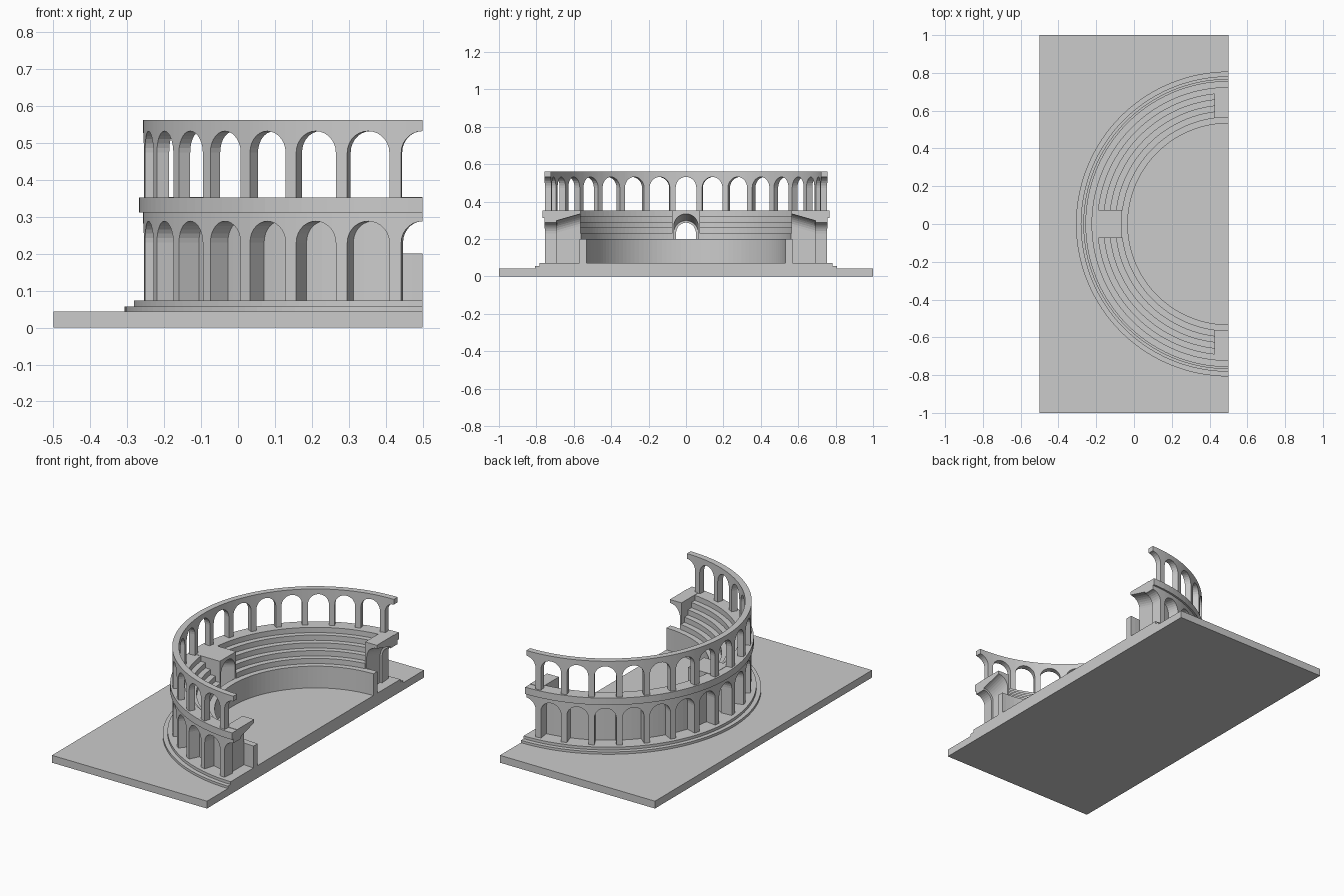
import bpy, bmesh
from math import sin, cos, asin, pi, radians

if "Cube" in bpy.data.objects:
    bpy.data.objects.remove(bpy.data.objects["Cube"])

CX = 0.5                      # centre of the half circle lies on the +x edge
FLOOR, PODIUM, DECK, TOP = 0.073, 0.2, 0.352, 0.562
PITCH, HALF = pi / 16, radians(4.4)


def polar(r, a, z):
    return (CX - r * cos(a), r * sin(a), z)


def loft(name, sections):
    """Join closed cross-sections of equal size into a capped solid."""
    bm = bmesh.new()
    rows = [[bm.verts.new(p) for p in s] for s in sections]
    n = len(rows[0])
    for a, b in zip(rows, rows[1:]):
        for i in range(n):
            j = (i + 1) % n
            bm.faces.new((a[i], a[j], b[j], b[i]))
    bm.faces.new(rows[0])
    bm.faces.new(rows[-1][::-1])
    bmesh.ops.recalc_face_normals(bm, faces=bm.faces[:])
    flat = [f for f in bm.faces if f.calc_area() < 1e-8]
    bmesh.ops.delete(bm, geom=flat, context='FACES_ONLY')
    me = bpy.data.meshes.new(name)
    bm.to_mesh(me)
    bm.free()
    ob = bpy.data.objects.new(name, me)
    bpy.context.collection.objects.link(ob)
    return ob


def ring(name, r0, r1, z0, z1, n=64):
    """Half ring with a rectangular cross-section."""
    prof = [(r0, z0), (r1, z0), (r1, z1), (r0, z1)]
    return loft(name, [[polar(r, -pi / 2 + pi * i / n, z) for r, z in prof]
                       for i in range(n + 1)])


def half_disc(name, r, z0, z1, n=64):
    pts = [polar(r, -pi / 2 + pi * i / n, 0)[:2] for i in range(n + 1)]
    return loft(name, [[(x, y, z) for x, y in pts] for z in (z0, z1)])


def arcade(name, r0, r1, z0, z1, crown, n=14):
    """Curved arcade: 15 whole arches and a half arch at either end."""
    rad = 0.058
    spring = crown - rad
    cols = []
    for k in range(-8, 9):
        c = k * PITCH
        arch = [(c - HALF * cos(pi * j / n), spring + rad * sin(pi * j / n))
                for j in range(n + 1)]
        arch = [(c - HALF, z0)] + arch + [(c + HALF, z0)]
        if k == -8:
            arch = arch[1 + n // 2:]
        if k == 8:
            arch = arch[:2 + n // 2]
        cols += arch
    return loft(name, [[polar(r0, a, z), polar(r1, a, z),
                        polar(r1, a, z1), polar(r0, a, z1)] for a, z in cols])


def passage(name, a, u0, u1, n=16):
    """Entrance block with a vault that slopes down towards the outside."""
    r0, r1, w, top = 0.565, 0.722, 0.065, DECK + 0.002
    cols = [(-0.075, FLOOR, FLOOR), (-w, FLOOR, FLOOR)]
    for j in range(n + 1):
        s = w * sin(pi * j / n)
        cols.append((-w * cos(pi * j / n), 0.27 + s, 0.225 + s))
    cols += [(w, FLOOR, FLOOR), (0.075, FLOOR, FLOOR)]
    cols = [c for c in cols if u0 - 1e-6 <= c[0] <= u1 + 1e-6]

    def pt(r, u, z):
        return (CX - r * cos(a) + u * sin(a), r * sin(a) + u * cos(a), z)
    return loft(name, [[pt(r0, u, zi), pt(r1, u, zo), pt(r1, u, top), pt(r0, u, top)]
                       for u, zi, zo in cols])


def seating(name, side, n=32):
    """Quarter of stepped seats, stopped flat against the entrance blocks."""
    prof = [(0.565, FLOOR)]
    for i in range(5):
        z = PODIUM + (DECK - PODIUM) * (i + 1) / 5
        r = 0.565 + 0.032 * i
        prof += [(r, z), (r + 0.032 if i < 4 else 0.695, z)]
    prof.append((0.695, FLOOR))
    secs = []
    for i in range(n + 1):
        sec = []
        for r, z in prof:
            e = asin(0.072 / r)
            sec.append(polar(r, side * (e + (pi / 2 - 2 * e) * i / n), z))
        secs.append(sec)
    return loft(name, secs)


# ground slab and the two steps
loft("base_slab", [[(-.5, -1, z), (.5, -1, z), (.5, 1, z), (-.5, 1, z)] for z in (0, 0.043)])
half_disc("lower_step", 0.807, 0.043, 0.057)
half_disc("upper_step", 0.782, 0.05, FLOOR)

# outer wall: lower arcade, cornice, upper arcade
arcade("lower_arcade", 0.692, 0.757, FLOOR - 0.002, 0.315, 0.288)
ring("cornice", 0.692, 0.768, 0.312, DECK)
arcade("upper_arcade", 0.722, 0.757, DECK - 0.002, TOP, 0.532)

# inner podium wall and seats
ring("podium_wall", 0.533, 0.57, FLOOR - 0.002, PODIUM)
seating("seats_left", -1)
seating("seats_right", 1)

# vaulted entrances: one in the middle, half of one at either end
passage("middle_entrance", 0, -0.075, 0.075)
passage("end_entrance_back", pi / 2, -0.075, 0)
passage("end_entrance_front", -pi / 2, 0, 0.075)
